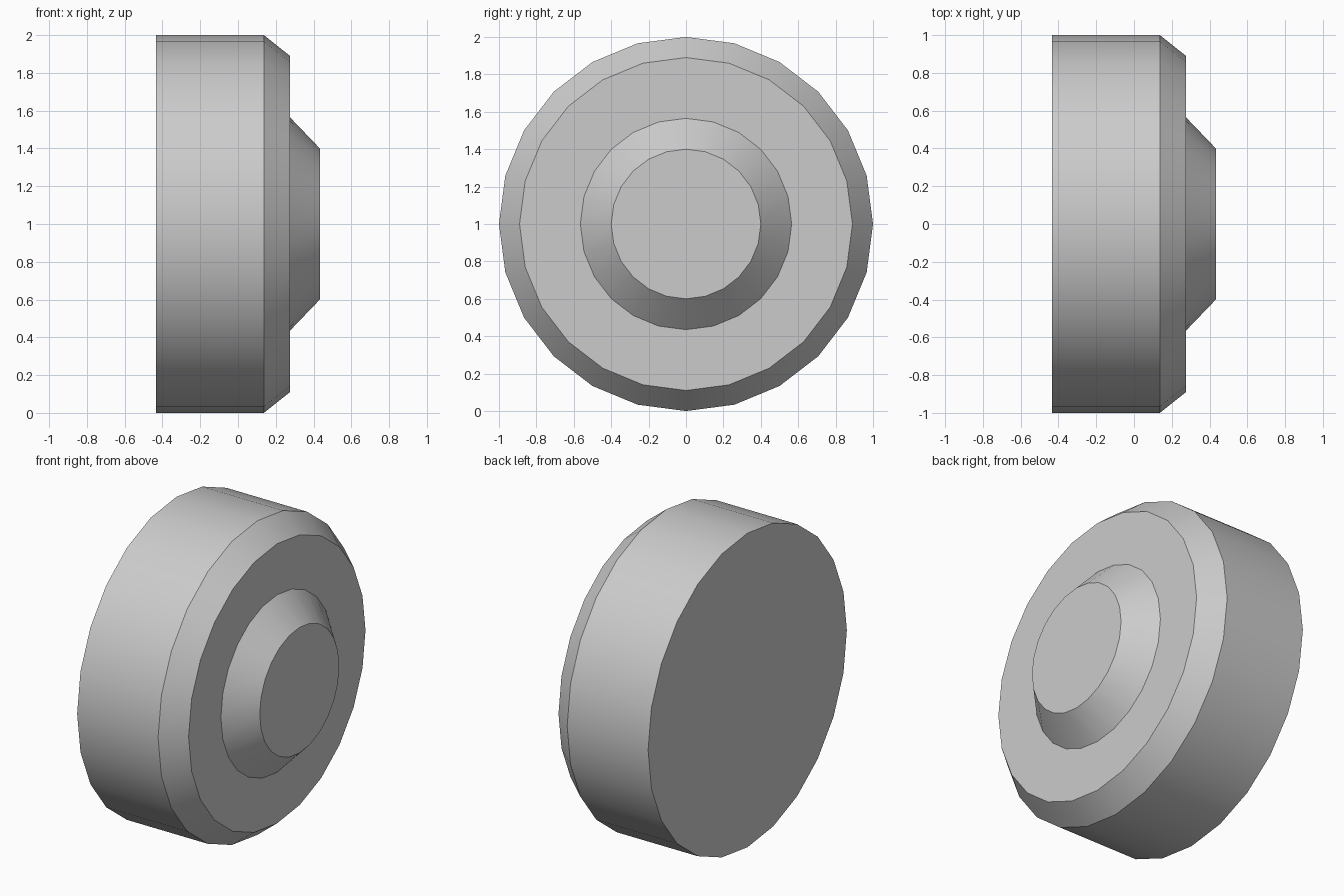
import bpy, bmesh
from math import cos, sin, tau, radians

if "Cube" in bpy.data.objects:
    bpy.data.objects.remove(bpy.data.objects["Cube"])

SIDES = 24
AXLE_Z = 1.0
# Wheel profile from back to front: (x position, radius)
PROFILE = [(-0.433, 1.0), (0.137, 1.0), (0.275, 0.89), (0.275, 0.565), (0.433, 0.4)]


def lathe_x(name, profile, sides):
    """Turn a profile around a horizontal axle and cap both ends."""
    bm = bmesh.new()
    rings = [[bm.verts.new((x, r * sin(tau * i / sides), r * cos(tau * i / sides)))
              for i in range(sides)] for x, r in profile]
    for a, b in zip(rings, rings[1:]):
        for i in range(sides):
            j = (i + 1) % sides
            bm.faces.new((a[i], a[j], b[j], b[i]))
    bm.faces.new(rings[0])
    bm.faces.new(rings[-1])
    bmesh.ops.recalc_face_normals(bm, faces=bm.faces)
    mesh = bpy.data.meshes.new(name)
    bm.to_mesh(mesh)
    bm.free()
    obj = bpy.data.objects.new(name, mesh)
    bpy.context.collection.objects.link(obj)
    return obj


# Wheel: tread, bevelled shoulder, flat side wall and raised hub
wheel = lathe_x("wheel", PROFILE, SIDES)
wheel.location.z = AXLE_Z

# Smooth tread with crisp profile edges
bpy.context.view_layer.objects.active = wheel
wheel.select_set(True)
bpy.ops.object.shade_smooth_by_angle(angle=radians(30))
